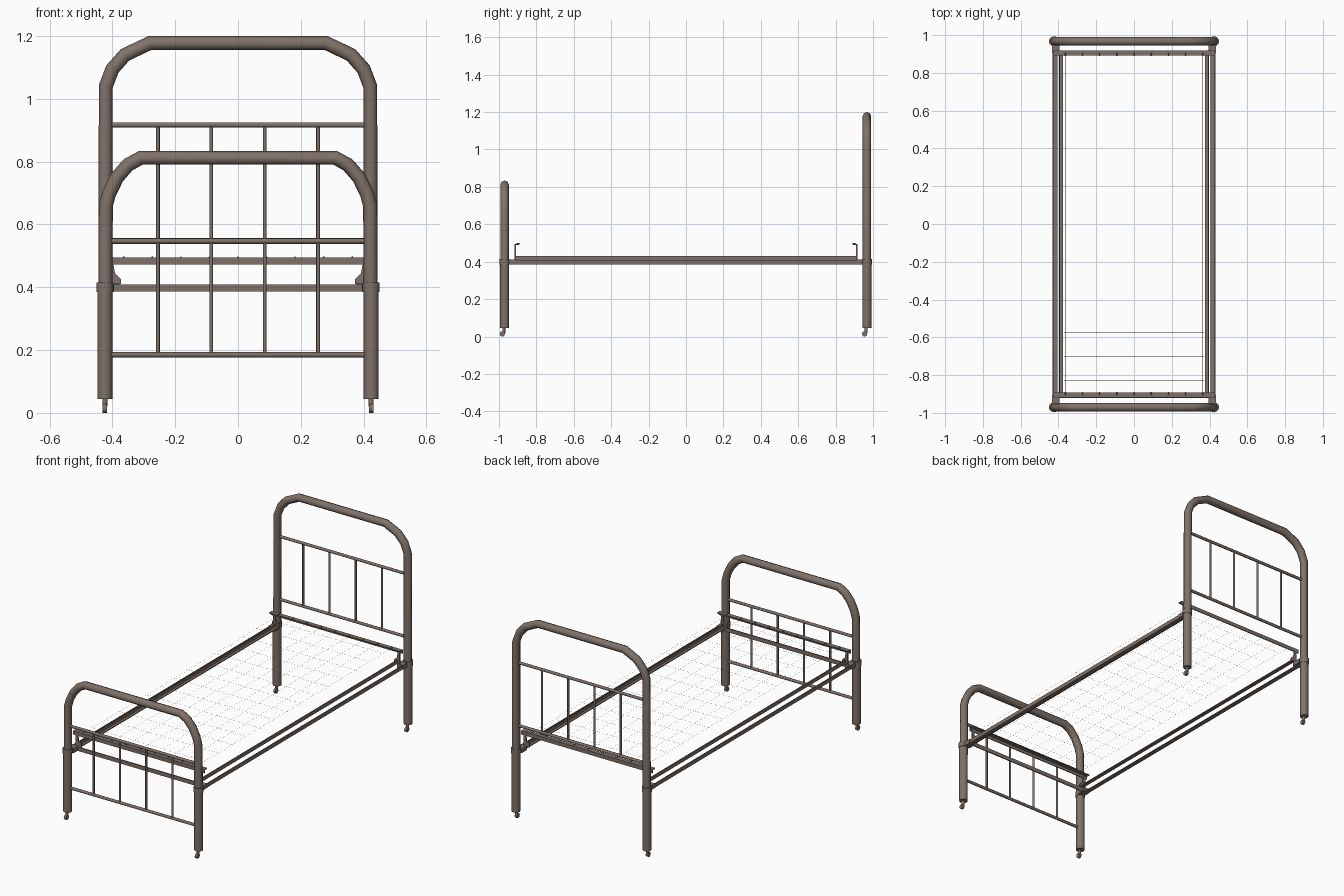
import bpy
from mathutils import Vector

cube = bpy.data.objects.get("Cube")
if cube:
    bpy.data.objects.remove(cube, do_unlink=True)

IRON = bpy.data.materials.new("brown iron")
IRON.use_nodes = True
IRON.diffuse_color = (0.215, 0.168, 0.142, 1)
IRON.node_tree.nodes["Principled BSDF"].inputs["Base Color"].default_value = IRON.diffuse_color


def tube(name, paths, radius, res=2):
    """Sweep a round section along one or more point paths."""
    cu = bpy.data.curves.new(name, "CURVE")
    cu.dimensions = "3D"
    cu.bevel_depth = radius
    cu.bevel_resolution = res
    cu.use_fill_caps = True
    for path in paths:
        sp = cu.splines.new("POLY")
        sp.points.add(len(path) - 1)
        for p, co in zip(sp.points, path):
            p.co = (*co, 1)
    cu.materials.append(IRON)
    ob = bpy.data.objects.new(name, cu)
    bpy.context.collection.objects.link(ob)
    bpy.ops.object.select_all(action="DESELECT")
    ob.select_set(True)
    bpy.context.view_layer.objects.active = ob
    bpy.ops.object.convert(target="MESH")
    bpy.ops.object.shade_smooth_by_angle(angle=0.9)


def box(name, lo, hi):
    lo, hi = Vector(lo), Vector(hi)
    bpy.ops.mesh.primitive_cube_add(size=1, location=(lo + hi) / 2)
    ob = bpy.context.object
    ob.name = name
    ob.scale = [abs(d) for d in hi - lo]
    ob.data.materials.append(IRON)


def cylinder(name, loc, radius, depth, rot=(0, 0, 0)):
    bpy.ops.mesh.primitive_cylinder_add(vertices=12, radius=radius, depth=depth,
                                        location=loc, rotation=rot)
    ob = bpy.context.object
    ob.name = name
    ob.data.materials.append(IRON)
    bpy.ops.object.shade_smooth_by_angle(angle=0.9)


def board(name, y, half, top_rail, low_rail):
    """Bent tube arch with two rails and four upright bars."""
    right = [(x, y, z) for x, z in half]
    left = [(-x, y, z) for x, z in reversed(half)]
    tube(name + "_arch", [right + left], 0.0225)
    tube(name + "_rails", [[(-0.42, y, z), (0.42, y, z)] for z in (top_rail, low_rail)], 0.0085)
    tube(name + "_bars", [[(x, y, low_rail), (x, y, top_rail)]
                          for x in (-0.255, -0.085, 0.085, 0.255)], 0.006)


board("headboard", 0.967, [(0.423, 0.045), (0.421, 1.04), (0.4, 1.095),
                           (0.36, 1.14), (0.28, 1.178)], 0.917, 0.549)
board("footboard", -0.97, [(0.423, 0.045), (0.421, 0.66), (0.41, 0.7), (0.385, 0.75),
                           (0.35, 0.79), (0.31, 0.812)], 0.547, 0.185)

for sx, side in ((1, "left"), (-1, "right")):
    # Side rails and the spring frame angle lying on them
    box(side + "_side_rail", (sx * 0.406, -0.945, 0.386), (sx * 0.432, 0.945, 0.391))
    box(side + "_side_rail_web", (sx * 0.427, -0.945, 0.386), (sx * 0.432, 0.945, 0.409))
    box(side + "_spring_frame_side", (sx * 0.377, -0.912, 0.409), (sx * 0.397, 0.912, 0.414))
    box(side + "_spring_frame_web", (sx * 0.392, -0.912, 0.409), (sx * 0.397, 0.912, 0.431))
    for sy, end, y in ((1, "head", 0.967), (-1, "foot", -0.97)):
        tag = end + "_" + side
        # Leg sleeve, collar and trailing caster
        cylinder(tag + "_leg_sleeve", (sx * 0.424, y, 0.215), 0.0238, 0.34)
        cylinder(tag + "_collar", (sx * 0.424, y, 0.4), 0.027, 0.03)
        cylinder(tag + "_caster_stem", (sx * 0.424, y - 0.004, 0.035), 0.008, 0.03)
        cylinder(tag + "_caster_wheel", (sx * 0.424, y - 0.012, 0.014), 0.014, 0.014,
                 (0, 1.5708, 0))
        # Rail lug and sloping corner bracket
        box(tag + "_rail_lug", (sx * 0.395, sy * 0.905, 0.386), (sx * 0.435, sy * 0.955, 0.411))
        profile = [(0.372, 0.41), (0.372, 0.425), (0.392, 0.445),
                   (0.4, 0.494), (0.41, 0.494), (0.41, 0.41)]
        verts = [(sx * x, sy * yy, z) for yy in (0.909, 0.917) for x, z in profile]
        n = len(profile)
        faces = [list(range(n)), list(range(2 * n - 1, n - 1, -1))]
        faces += [[i, i + n, (i + 1) % n + n, (i + 1) % n] for i in range(n)]
        if sx * sy < 0:
            faces = [f[::-1] for f in faces]
        me = bpy.data.meshes.new(tag + "_bracket")
        me.from_pydata(verts, [], faces)
        me.materials.append(IRON)
        bpy.context.collection.objects.link(bpy.data.objects.new(tag + "_bracket", me))

# Raised end angles of the spring frame
for sy, end in ((1, "head"), (-1, "foot")):
    box(end + "_end_angle_top", (-0.425, sy * 0.892, 0.49), (0.425, sy * 0.918, 0.495))
    box(end + "_end_angle_web", (-0.425, sy * 0.913, 0.473), (0.425, sy * 0.918, 0.495))
box("foot_cross_rail", (-0.41, -0.92, 0.386), (0.41, -0.914, 0.409))

# Very thin spring wires and their hooks on the end angles
columns = [-0.364 + 0.091 * i for i in range(9)]
wires = [[(-0.37, y, 0.494), (0.37, y, 0.494)]
         for y in [-0.83 + 0.127 * i for i in range(14)]]
wires += [[(x, -0.9, 0.494), (x, 0.9, 0.494)] for x in columns]
tube("spring_wires", wires, 0.0003, 0)
tube("spring_hooks", [[(x, s * 0.89, 0.496), (x, s * 0.905, 0.496)]
                      for x in columns for s in (-1, 1)], 0.003, 0)
